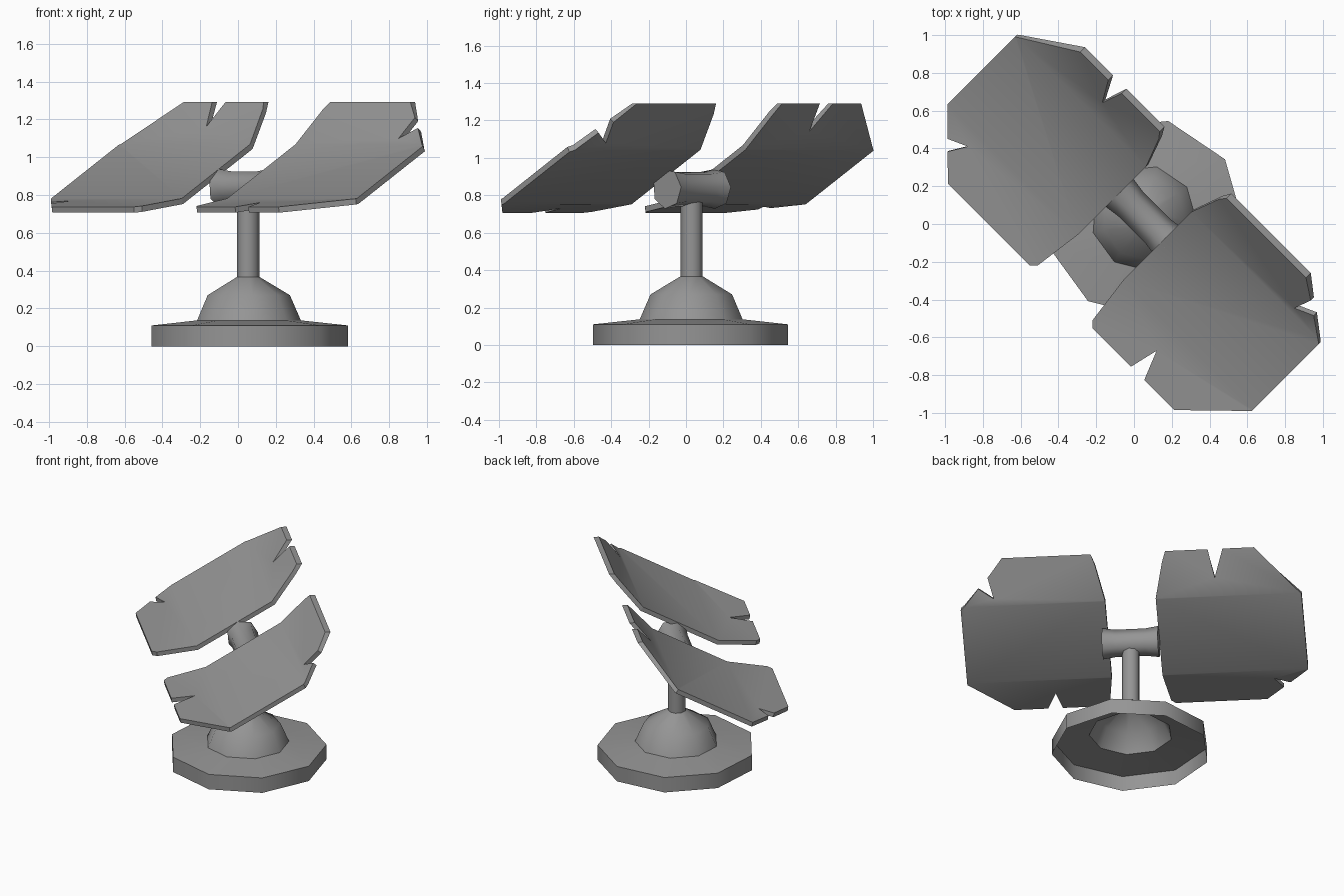
import bpy, bmesh, math
from mathutils import Matrix, Vector

if "Cube" in bpy.data.objects:
    bpy.data.objects.remove(bpy.data.objects["Cube"])

CX, CY, HUB_Z = 0.053, 0.031, 0.835
S = math.sqrt(0.5)
# panel frame: local x runs along the hub axis, local y across it
FRAME = Matrix(((S, S, 0, 0), (-S, S, 0, 0), (0, 0, 1, 0), (0, 0, 0, 1)))

dark_grey = bpy.data.materials.new("dark_grey")
dark_grey.diffuse_color = (0.3, 0.3, 0.3, 1)
dark_grey.use_nodes = True
dark_grey.node_tree.nodes["Principled BSDF"].inputs["Base Color"].default_value = dark_grey.diffuse_color


def finish(name, bm, angle):
    bmesh.ops.recalc_face_normals(bm, faces=bm.faces)
    mesh = bpy.data.meshes.new(name)
    bm.to_mesh(mesh)
    bm.free()
    mesh.materials.append(dark_grey)
    ob = bpy.data.objects.new(name, mesh)
    bpy.context.collection.objects.link(ob)
    bpy.ops.object.select_all(action='DESELECT')
    ob.select_set(True)
    bpy.context.view_layer.objects.active = ob
    bpy.ops.object.shade_smooth_by_angle(angle=math.radians(angle))
    return ob


def lathe(name, profile, sides, phase, matrix, caps=False, angle=45):
    """Revolve (radius, height) points around local z."""
    bm = bmesh.new()
    rings = []
    for r, h in profile:
        angs = [math.radians(phase) + 2 * math.pi * i / sides for i in range(sides)]
        rings.append([bm.verts.new(matrix @ Vector((r * math.cos(a), r * math.sin(a), h)))
                      for a in angs])
    for lo, hi in zip(rings, rings[1:]):
        for i in range(sides):
            j = (i + 1) % sides
            bm.faces.new((lo[i], lo[j], hi[j], hi[i]))
    if caps:
        bm.faces.new(rings[0])
        bm.faces.new(rings[-1])
    return finish(name, bm, angle)


# Curved panel cross-section: (across, height)
TOP_U = 0.442
CURVE = [(-0.545, 0.737), (-0.25, 0.782), (0.26, 1.068), (TOP_U, 1.292)]


def height(u):
    for (u0, z0), (u1, z1) in zip(CURVE, CURVE[1:]):
        if u <= u1 + 1e-5:
            break
    return z0 + (z1 - z0) * (u - u0) / (u1 - u0)


def panel(name, outline, side):
    bm = bmesh.new()
    bm.faces.new([bm.verts.new((side * a, u, 0)) for a, u in outline])
    for u, _ in CURVE[1:3]:
        bmesh.ops.bisect_plane(bm, geom=bm.verts[:] + bm.edges[:] + bm.faces[:],
                               plane_co=(0, u, 0), plane_no=(0, 1, 0))
    for v in bm.verts:
        v.co.z = height(v.co.y)
    bm.normal_update()
    bmesh.ops.reverse_faces(bm, faces=[f for f in bm.faces if f.normal.z < 0])
    bm.normal_update()
    # thickness toward the back of the dish; the upper edge is cut level
    front = bm.faces[:]
    rim = [e for e in bm.edges if e.is_boundary]
    offs = {v: Vector((0, 0.036, 0)) if v.co.y > TOP_U - 1e-4 else -v.normal * 0.031
            for v in bm.verts}
    back = {v: bm.verts.new(v.co + o) for v, o in offs.items()}
    for f in front:
        bm.faces.new([back[v] for v in reversed(f.verts)])
    for e in rim:
        a, b = e.verts
        bm.faces.new((a, b, back[b], back[a]))
    bm.transform(FRAME)
    return finish(name, bm, 35)


# Hollow nine-sided foot and dome, open underneath
centre = Matrix.Translation((CX, CY, 0))
lathe("base", [(0.53, 0), (0.53, 0.11), (0.28, 0.137), (0.222, 0.27), (0.06, 0.367)],
      9, -4, centre)
# Mast
lathe("mast", [(0.06, 0.36), (0.06, 0.8)], 9, -4, centre)
# Flared cross hub (local x across, local y up, local z along the axis)
hub = Matrix(((S, 0, S, CX), (S, 0, -S, CY), (0, 1, 0, HUB_Z), (0, 0, 0, 1)))
lathe("cross_hub", [(0.108, -0.188), (0.095, -0.1), (0.095, 0.1), (0.108, 0.188)],
      7, 5, hub, caps=True, angle=60)

# Outlines with broken notches: (distance along axis, across)
INNER = [(0.235, -0.545), (0.205, -0.515), (0.17, -0.25), (0.17, 0.26),
         (0.225, 0.41), (0.25, TOP_U)]
UPPER_NOTCH = [(0.535, TOP_U), (0.573, 0.335), (0.635, TOP_U)]
LOWER_NOTCH = [(0.622, -0.545), (0.559, -0.39), (0.523, -0.545)]
LOW_CHAMFER_NOTCH = [(1.018, -0.38), (0.912, -0.332), (0.969, -0.427)]
UP_CHAMFER_NOTCH = [(0.948, 0.375), (0.915, 0.285), (1.015, 0.33)]
TOP, BOTTOM = (0.846, TOP_U), (0.848, -0.545)

# Dish panels
panel("panel_left", INNER + UPPER_NOTCH + [TOP, (1.147, 0.255), (1.147, -0.25)]
      + LOW_CHAMFER_NOTCH + [BOTTOM], -1)
panel("panel_right", INNER + [TOP] + UP_CHAMFER_NOTCH
      + [(1.14, 0.243), (1.14, -0.26), BOTTOM] + LOWER_NOTCH, 1)
